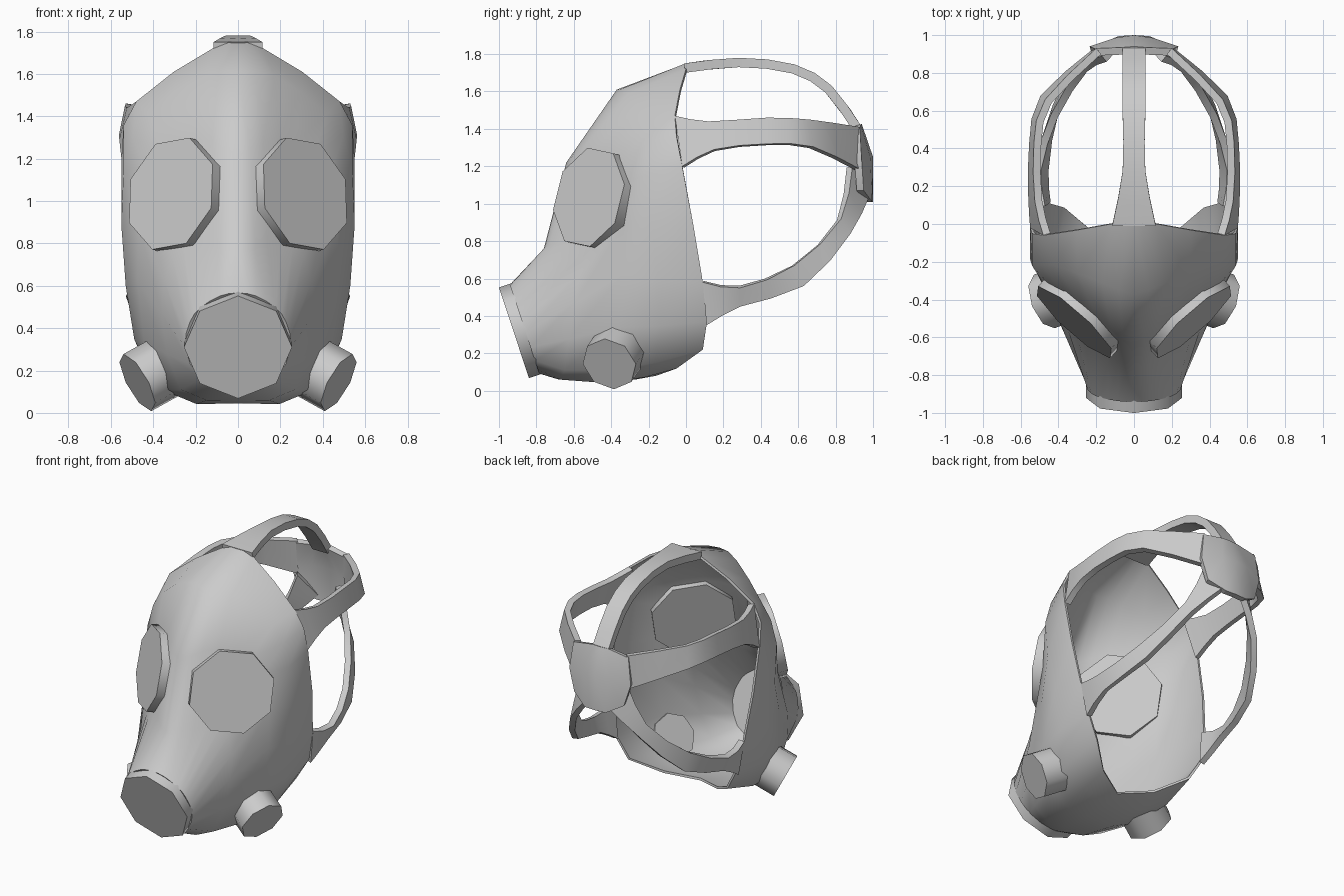
import bpy, bmesh, math
from mathutils import Vector, Matrix

if "Cube" in bpy.data.objects:
    bpy.data.objects.remove(bpy.data.objects["Cube"])

COLOUR = (0.6, 0.6, 0.6, 1)
grey = bpy.data.materials.new("light_grey_rubber")
grey.use_nodes = True
grey.diffuse_color = COLOUR
grey.node_tree.nodes["Principled BSDF"].inputs["Base Color"].default_value = COLOUR
MASK_CENTRE = Vector((0, 0.1, 0.9))


def finish(name, bm, mirror, thickness, angle):
    """Turn a bmesh into an object with optional mirror and wall thickness."""
    mesh = bpy.data.meshes.new(name)
    bm.to_mesh(mesh)
    bm.free()
    mesh.materials.append(grey)
    mesh.shade_smooth()
    ob = bpy.data.objects.new(name, mesh)
    bpy.context.collection.objects.link(ob)
    if mirror:
        ob.modifiers.new("Mirror", 'MIRROR').merge_threshold = 0.002
    if thickness:
        wall = ob.modifiers.new("Wall", 'SOLIDIFY')
        wall.thickness = thickness
        wall.offset = -1
    ob.modifiers.new("Sharp edges", 'EDGE_SPLIT').split_angle = math.radians(angle)


def refine(points):
    """Add a smooth midpoint in every span; ends on the centre line mirror."""
    p = [Vector(q) for q in points]

    def beyond(end, inner):
        if abs(end.x) < 1e-5:
            return Vector((-inner.x, inner.y, inner.z))
        return 2 * end - inner

    p = [beyond(p[0], p[1])] + p + [beyond(p[-1], p[-2])]
    out = [p[1]]
    for a, b, c, d in zip(p, p[1:], p[2:], p[3:]):
        out += [(9 * (b + c) - a - d) / 16, c]
    return out


def loft(name, rows, thickness, angle=60):
    """Skin equally long point rows, facing away from the head."""
    bm = bmesh.new()
    grid = [[bm.verts.new(p) for p in row] for row in rows]
    for a, b in zip(grid, grid[1:]):
        for i in range(len(a) - 1):
            bm.faces.new((a[i], b[i], b[i + 1], a[i + 1]))
    bm.normal_update()
    if sum((f.calc_center_median() - MASK_CENTRE).dot(f.normal) for f in bm.faces) < 0:
        bmesh.ops.reverse_faces(bm, faces=bm.faces[:])
    finish(name, bm, True, thickness, angle)


def disc(name, face_centre, normal, radius, depth, turn=0, mirror=True):
    """Eight-sided prism whose outer face sits at face_centre."""
    n = Vector(normal).normalized()
    bm = bmesh.new()
    bmesh.ops.create_cone(bm, cap_ends=True, segments=8, radius1=radius,
                          radius2=radius, depth=depth)
    bm.transform(Matrix.Translation(Vector(face_centre) - n * depth / 2)
                 @ n.to_track_quat('Z', 'Y').to_matrix().to_4x4()
                 @ Matrix.Rotation(math.radians(turn), 4, 'Z'))
    finish(name, bm, mirror, 0, 50)


# Snout cap, tilted slightly downward
snout_face = Vector((0, -0.92, 0.31))
snout_normal = Vector((0, -0.949, -0.316))
snout_up = Vector((0, -0.316, 0.949))
disc("snout_cap", snout_face, snout_normal, 0.255, 0.07, mirror=False)

# Face shell: half sections, crown to chin, from the open rear rim to the snout
sections = [
    [(0, 0, 1.75), (.12, 0, 1.72), (.48, -.06, 1.47), (.55, -.02, 1.2),
     (.51, .09, .58), (.38, .09, .22), (0, -.16, .08)],
    [(0, -.37, 1.61), (.17, -.31, 1.59), (.42, -.22, 1.41), (.54, -.22, 1.15),
     (.53, -.15, .6), (.4, -.16, .15), (0, -.27, .06)],
    [(0, -.64, 1.22), (.12, -.56, 1.28), (.28, -.42, 1.28), (.43, -.34, 1.12),
     (.475, -.34, .62), (.36, -.4, .11), (0, -.45, .045)],
    [(0, -.76, .76), (.08, -.73, .78), (.2, -.62, .8), (.31, -.55, .74),
     (.36, -.6, .47), (.27, -.65, .11), (0, -.68, .06)],
]
snout_back = snout_face - snout_normal * 0.06
sections.append([snout_back + 0.25 * (Vector((math.sin(a), 0, 0)) + snout_up * math.cos(a))
                 for a in map(math.radians, (0, 20, 45, 65, 95, 135, 180))])
loft("face_shell", [refine(s) for s in sections], 0.015, 70)

# Eye lenses and side filters
disc("eye_lens", (.317, -.52, 1.035), (.65, -.72, .2), 0.278, 0.1, turn=14.5)
disc("side_filter", (.475, -.41, .143), (.83, -.32, -.46), 0.152, 0.16)


# Head straps, each spanned between its two edges
def strap(name, edge_a, edge_b, thickness=0.04):
    loft(name, list(zip(refine(edge_a), refine(edge_b))), thickness)


strap("upper_strap",
      [(.48, -.06, 1.47), (.525, .12, 1.44), (.53, .43, 1.46), (.47, .66, 1.45), (.2, .93, 1.41)],
      [(.55, -.02, 1.2), (.56, .15, 1.29), (.555, .43, 1.32), (.495, .68, 1.305), (.2, .94, 1.18)])
strap("lower_strap",
      [(.51, .09, .58), (.53, .29, .55), (.44, .58, .67), (.28, .83, .92), (.17, .89, 1.2)],
      [(.48, .11, .35), (.49, .29, .45), (.43, .63, .56), (.27, .88, .84), (.08, .985, 1.05)])
crown = [(.115, -.01, 1.75), (.06, .28, 1.78), (.06, .58, 1.745), (.06, .78, 1.63), (.06, .94, 1.41)]
strap("crown_strap", [(0, y, z) for w, y, z in crown], crown, 0.05)

# Rear plate where the straps meet, nearly flat across its back
loft("rear_plate", [
    [(0, .94, 1.425), (.06, .935, 1.425), (.21, .93, 1.4)],
    [(0, 1.0, 1.25), (.1, .985, 1.25), (.235, .94, 1.22)],
    [(0, 1.0, 1.01), (.08, .995, 1.01), (.19, .95, 1.07)],
], 0.04, 25)
